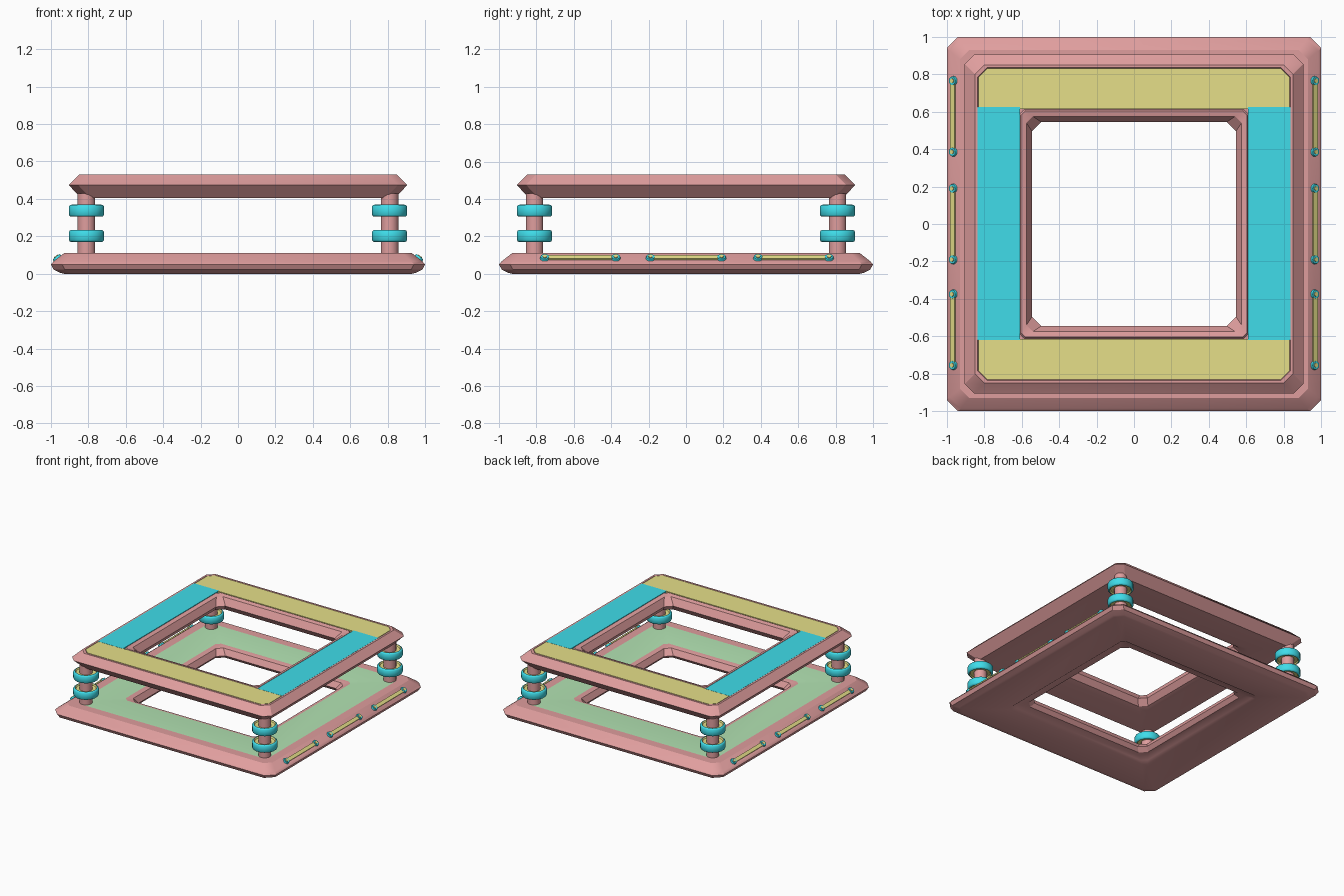
import bpy, bmesh, math
from mathutils import Matrix, Vector

if "Cube" in bpy.data.objects:
    bpy.data.objects.remove(bpy.data.objects["Cube"])


def material(name, rgb):
    m = bpy.data.materials.new(name)
    m.diffuse_color = (*rgb, 1)
    m.use_nodes = True
    m.node_tree.nodes["Principled BSDF"].inputs["Base Color"].default_value = m.diffuse_color
    return m


RED = material("red", (0.74, 0.34, 0.34))
CYAN = material("cyan", (0.05, 0.72, 0.82))
YELLOW = material("yellow", (0.79, 0.74, 0.25))
GREEN = material("green", (0.45, 0.77, 0.45))


def finish(name, bm, mats, angle=30):
    bmesh.ops.recalc_face_normals(bm, faces=bm.faces)
    me = bpy.data.meshes.new(name)
    bm.to_mesh(me)
    bm.free()
    for m in mats:
        me.materials.append(m)
    ob = bpy.data.objects.new(name, me)
    bpy.context.collection.objects.link(ob)
    bpy.context.view_layer.objects.active = ob
    ob.select_set(True)
    bpy.ops.object.shade_smooth_by_angle(angle=math.radians(angle))
    ob.select_set(False)
    return ob


def bridge_rings(bm, rings, mat_ids):
    """Skin a closed chain of equal vertex rings."""
    n = len(rings[0])
    for k, ring in enumerate(rings):
        nxt = rings[(k + 1) % len(rings)]
        for i in range(n):
            j = (i + 1) % n
            f = bm.faces.new((ring[i], ring[j], nxt[j], nxt[i]))
            f.material_index = mat_ids.get(k, 0)


def square_frame(name, profile, mats, mat_ids):
    """Sweep (half width, z, corner cut) points round a square."""
    bm = bmesh.new()
    rings = []
    for s, z, c in profile:
        t = s - c
        pts = [(s, -t), (s, t), (t, s), (-t, s), (-s, t), (-s, -t), (-t, -s), (t, -s)]
        rings.append([bm.verts.new((x, y, z)) for x, y in pts])
    bridge_rings(bm, rings, mat_ids)
    return finish(name, bm, mats)


def turned(name, profile, mats, mat_ids, loc, sides):
    """Lathe a closed (radius, z) profile."""
    bm = bmesh.new()
    rings = [[bm.verts.new((loc[0] + r * math.cos(2 * math.pi * (i + .5) / sides),
                            loc[1] + r * math.sin(2 * math.pi * (i + .5) / sides), loc[2] + z))
              for i in range(sides)] for r, z in profile]
    bridge_rings(bm, rings, mat_ids)
    return finish(name, bm, mats, 40)


def slab(name, outline, z0, z1, mat):
    bm = bmesh.new()
    f = bm.faces.new([bm.verts.new((x, y, z0)) for x, y in outline])
    up = bmesh.ops.extrude_face_region(bm, geom=[f])["geom"]
    bmesh.ops.translate(bm, vec=(0, 0, z1 - z0), verts=[v for v in up if isinstance(v, bmesh.types.BMVert)])
    return finish(name, bm, [mat])


# Lower frame with green inlay on its top
square_frame("lower_frame", [
    (0.95, 0.005, 0.06), (0.985, 0.022, 0.06), (1.0, 0.05, 0.06), (0.985, 0.067, 0.06),
    (0.93, 0.11, 0.05), (0.86, 0.11, 0.05), (0.61, 0.11, 0.03), (0.575, 0.10, 0.04),
    (0.55, 0.055, 0.05), (0.575, 0.025, 0.05), (0.64, 0.015, 0.04), (0.66, 0.0, 0.03),
    (0.93, 0.0, 0.05)], [RED, GREEN], {5: 1})

# Upper frame
square_frame("upper_frame", [
    (0.84, 0.405, 0.05), (0.905, 0.475, 0.05), (0.85, 0.53, 0.05), (0.835, 0.53, 0.05),
    (0.83, 0.518, 0.05), (0.612, 0.518, 0.025), (0.605, 0.53, 0.025), (0.575, 0.52, 0.035),
    (0.545, 0.465, 0.05), (0.575, 0.42, 0.05), (0.62, 0.405, 0.04)], [RED], {})

# Inlaid panels on the upper frame
for s, side in ((1, "back"), (-1, "front")):
    slab(side + "_panel", [(-0.83, s * 0.615), (0.83, s * 0.615), (0.83, s * 0.785),
                           (0.785, s * 0.83), (-0.785, s * 0.83), (-0.83, s * 0.785)],
         0.51, 0.53, YELLOW)
for s, side in ((1, "right"), (-1, "left")):
    slab(side + "_panel", [(s * 0.61, -0.62), (s * 0.835, -0.62), (s * 0.835, 0.625), (s * 0.61, 0.625)],
         0.51, 0.531, CYAN)

# Corner posts, each with two rings
for sx in (-1, 1):
    for sy in (-1, 1):
        turned("post", [(0.001, 0.10), (0.048, 0.10), (0.048, 0.43), (0.001, 0.43)],
               [RED], {}, (sx * 0.81, sy * 0.81, 0), 12)
        for z in (0.202, 0.337):
            turned("post_ring", [(0.045, -0.018), (0.075, -0.022), (0.082, -0.032), (0.09, -0.03),
                                 (0.096, -0.022), (0.096, 0.022), (0.09, 0.03), (0.082, 0.032),
                                 (0.075, 0.022), (0.045, 0.018)],
                   [CYAN, YELLOW], {0: 1, 1: 1, 7: 1, 8: 1}, (sx * 0.81, sy * 0.81, z), 16)


def stud(name, r, h, mat, place, y):
    bm = bmesh.new()
    bmesh.ops.create_cone(bm, cap_ends=True, segments=12, radius1=r, radius2=r * 0.8, depth=h,
                          matrix=place @ Matrix.Translation((0, y, 0)))
    finish(name, bm, [mat], 40)


# Slim bars with round ends on the left and right sloped edges
for s in (-1, 1):
    normal = Vector((s * 0.043, 0, 0.055)).normalized()
    place = Matrix.Translation((s * 0.966, 0, 0.084)) @ Vector((0, 0, 1)).rotation_difference(normal).to_matrix().to_4x4()
    for yc in (-0.565, 0, 0.575):
        bm = bmesh.new()
        bmesh.ops.create_cube(bm, size=1, matrix=place @ Matrix.Translation((0, yc, 0))
                              @ Matrix.Diagonal((0.028, 0.36, 0.016, 1)))
        finish("side_bar", bm, [YELLOW])
        for e in (-0.19, 0.19):
            stud("bar_end", 0.028, 0.02, CYAN, place, yc + e)
            stud("bar_end_cap", 0.015, 0.028, YELLOW, place, yc + e)
